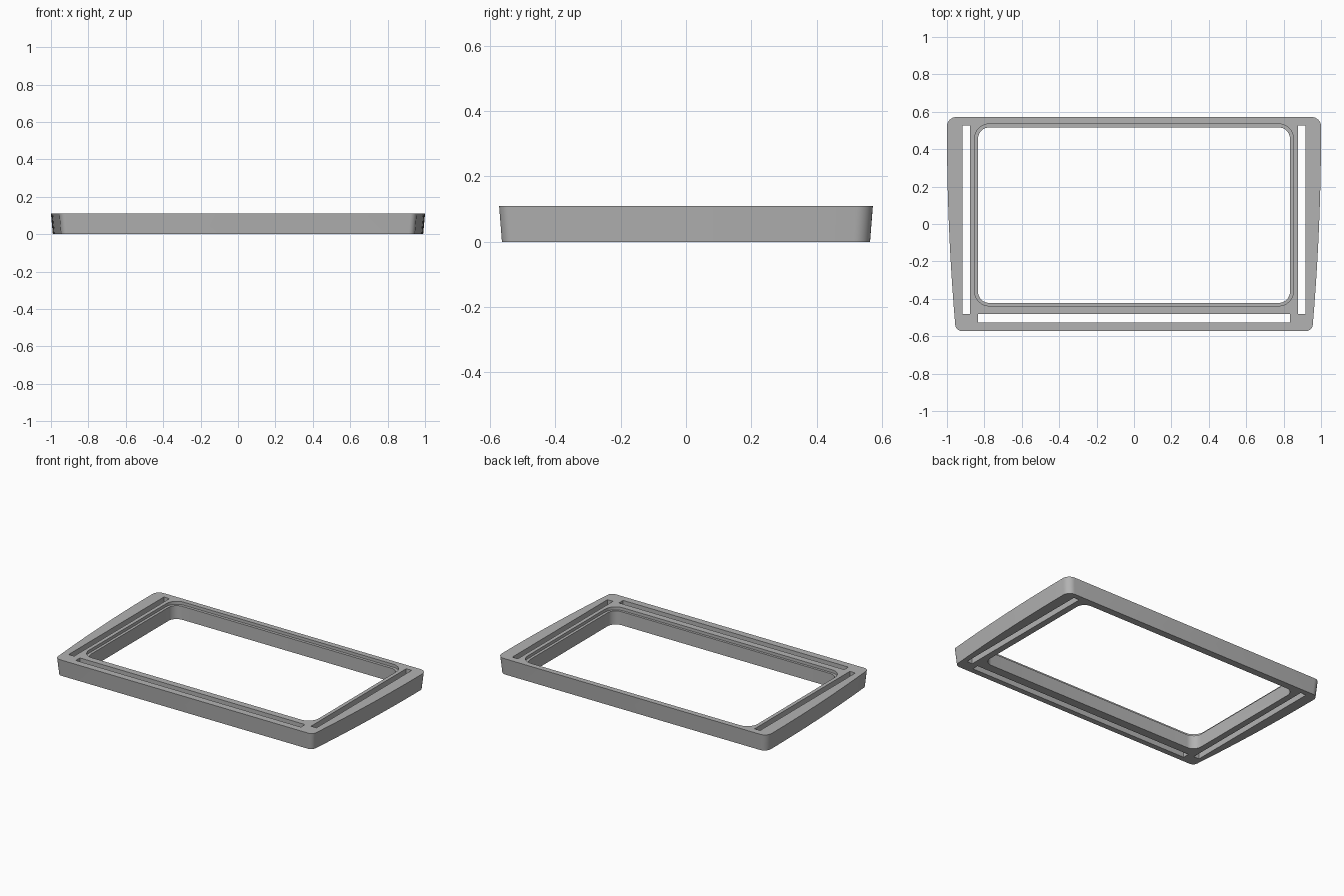
import bpy, bmesh, math

if "Cube" in bpy.data.objects:
    bpy.data.objects.remove(bpy.data.objects["Cube"])

H = 0.11          # frame height
Y = 0.572         # half depth at the top


def arc(cx, cy, r, a0, a1, n=8):
    """Points on an arc, angles in degrees."""
    return [(cx + r * math.cos(math.radians(a0 + (a1 - a0) * i / n)),
             cy + r * math.sin(math.radians(a0 + (a1 - a0) * i / n)))
            for i in range(n + 1)]


def rounded_rect(x0, x1, y0, y1, r):
    return (arc(x1 - r, y0 + r, r, -90, 0) + arc(x1 - r, y1 - r, r, 0, 90)
            + arc(x0 + r, y1 - r, r, 90, 180) + arc(x0 + r, y0 + r, r, 180, 270))


def rect(x0, x1, y0, y1):
    return [(x0, y0), (x1, y0), (x1, y1), (x0, y1)]


def loft(name, bottom, top, z0, z1):
    """Solid between two outlines with equal point counts."""
    bm = bmesh.new()
    lo = [bm.verts.new((x, y, z0)) for x, y in bottom]
    hi = [bm.verts.new((x, y, z1)) for x, y in top]
    bm.faces.new(lo[::-1])
    bm.faces.new(hi)
    n = len(lo)
    for i in range(n):
        j = (i + 1) % n
        bm.faces.new((lo[i], lo[j], hi[j], hi[i]))
    mesh = bpy.data.meshes.new(name)
    bm.to_mesh(mesh)
    bm.free()
    obj = bpy.data.objects.new(name, mesh)
    bpy.context.collection.objects.link(obj)
    return obj


def side_x(y):
    """Gently bowed side that narrows toward the front."""
    return 1.0 - (0.5 - y) ** 2 / 24.5


# Outer body: bowed sides, rounded corners, walls drafted inward to the base
rf, rb = 0.035, 0.05
front_y = -Y + rf
right = arc(side_x(front_y) - rf, front_y, rf, -90, 0)
right += [(side_x(y), y) for y in [front_y + (Y - rb - front_y) * i / 12 for i in range(1, 12)]]
right += arc(1.0 - rb, Y - rb, rb, 0, 90)
top = right + [(-x, y) for x, y in reversed(right)]
bottom = [(x * 0.99, y * 0.985) for x, y in top]
frame = loft("tray_frame", bottom, top, 0, H)

grey = bpy.data.materials.new("plain grey")
grey.diffuse_color = (0.45, 0.45, 0.45, 1)
grey.use_nodes = True
grey.node_tree.nodes["Principled BSDF"].inputs["Base Color"].default_value = grey.diffuse_color
frame.data.materials.append(grey)

# Openings: window, shallow ledge around it, and three through slots
window = rounded_rect(-0.834, 0.834, -0.422, 0.516, 0.06)
ledge = rounded_rect(-0.852, 0.852, -0.438, 0.535, 0.078)
cuts = [(window, -0.1), (ledge, H - 0.02),
        (rect(-0.918, -0.877, -0.481, 0.527), -0.1),
        (rect(0.877, 0.918, -0.481, 0.527), -0.1),
        (rect(-0.834, 0.834, -0.526, -0.482), -0.1)]

bpy.context.view_layer.objects.active = frame
for outline, z in cuts:
    cutter = loft("opening_cutter", outline, outline, z, H + 0.1)
    cutter.hide_render = True
    mod = frame.modifiers.new("cut", 'BOOLEAN')
    mod.operation = 'DIFFERENCE'
    mod.solver = 'EXACT'
    mod.object = cutter
    bpy.ops.object.modifier_apply(modifier=mod.name)
    bpy.data.objects.remove(cutter)

# Smooth rounded corners, crisp edges
frame.select_set(True)
bpy.ops.object.shade_smooth_by_angle(angle=math.radians(30))
